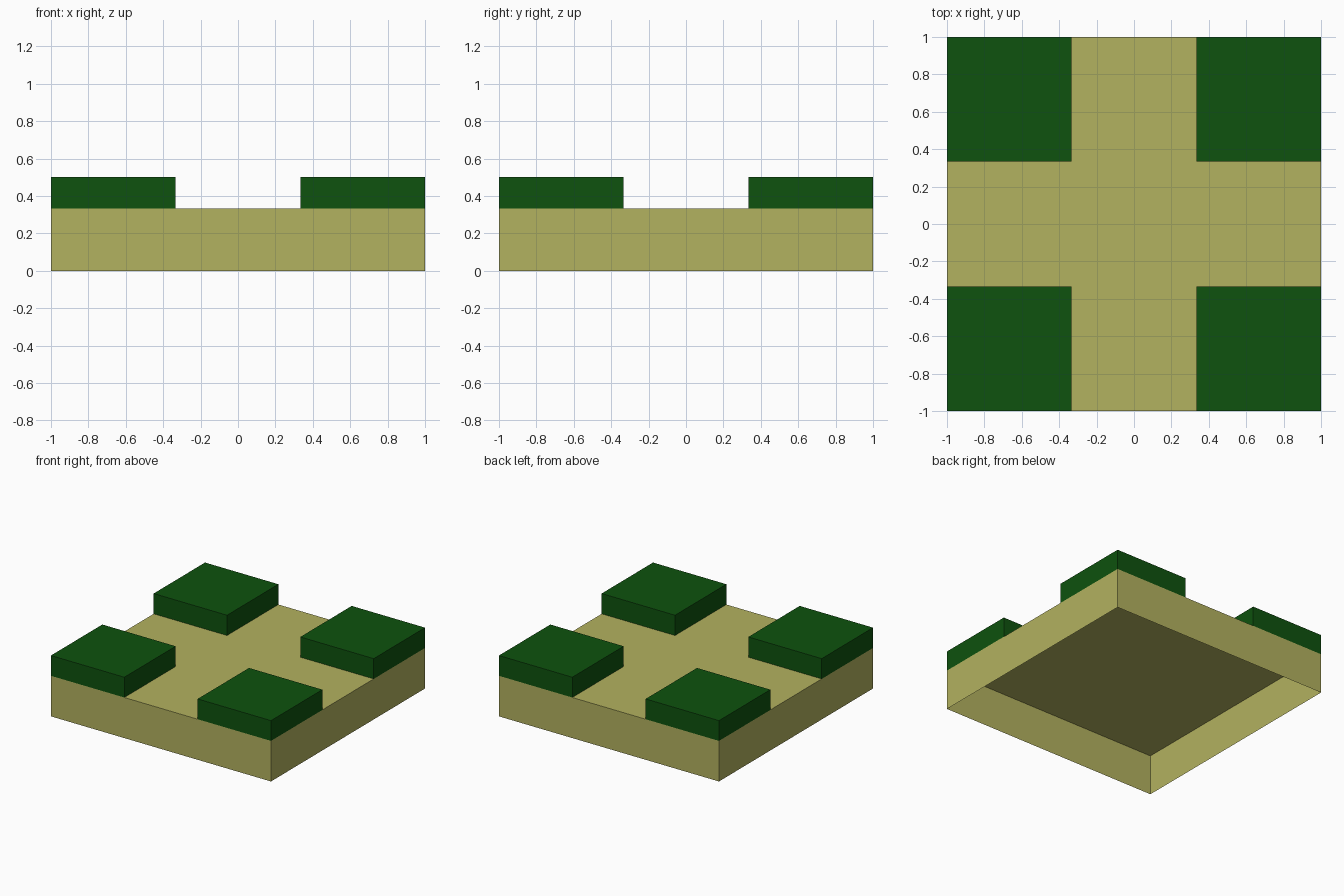
import bpy, bmesh
from mathutils import Vector

if "Cube" in bpy.data.objects:
    bpy.data.objects.remove(bpy.data.objects["Cube"])

def material(name, rgb):
    m = bpy.data.materials.new(name)
    m.diffuse_color = (*rgb, 1)
    m.use_nodes = True
    m.node_tree.nodes["Principled BSDF"].inputs["Base Color"].default_value = m.diffuse_color
    return m

tan = material("khaki_tan", (0.45, 0.445, 0.115))
green = material("dark_green", (0.0044, 0.085, 0.0044))

def open_box(name, lo, hi, mat):
    """Box shell without a bottom face."""
    lo, hi = Vector(lo), Vector(hi)
    bm = bmesh.new()
    bmesh.ops.create_cube(bm, size=1)
    bm.normal_update()
    bottom = [f for f in bm.faces if f.normal.z < -0.5]
    bmesh.ops.delete(bm, geom=bottom, context='FACES_ONLY')
    bmesh.ops.scale(bm, vec=hi - lo, verts=bm.verts)
    bmesh.ops.translate(bm, vec=(lo + hi) / 2, verts=bm.verts)
    mesh = bpy.data.meshes.new(name)
    bm.to_mesh(mesh)
    bm.free()
    mesh.materials.append(mat)
    ob = bpy.data.objects.new(name, mesh)
    bpy.context.collection.objects.link(ob)
    return ob

T = 1 / 3  # width of a third of the half-side, also the base height

# Hollow base tile, open underneath
open_box("base_tile", (-1, -1, 0), (1, 1, T), tan)

# Four raised corner blocks, leaving a cross-shaped path
for sx, xn in ((-1, "left"), (1, "right")):
    for sy, yn in ((-1, "front"), (1, "back")):
        xs = sorted((sx * T, sx))
        ys = sorted((sy * T, sy))
        open_box(f"corner_block_{yn}_{xn}", (xs[0], ys[0], T), (xs[1], ys[1], 0.5), green)
